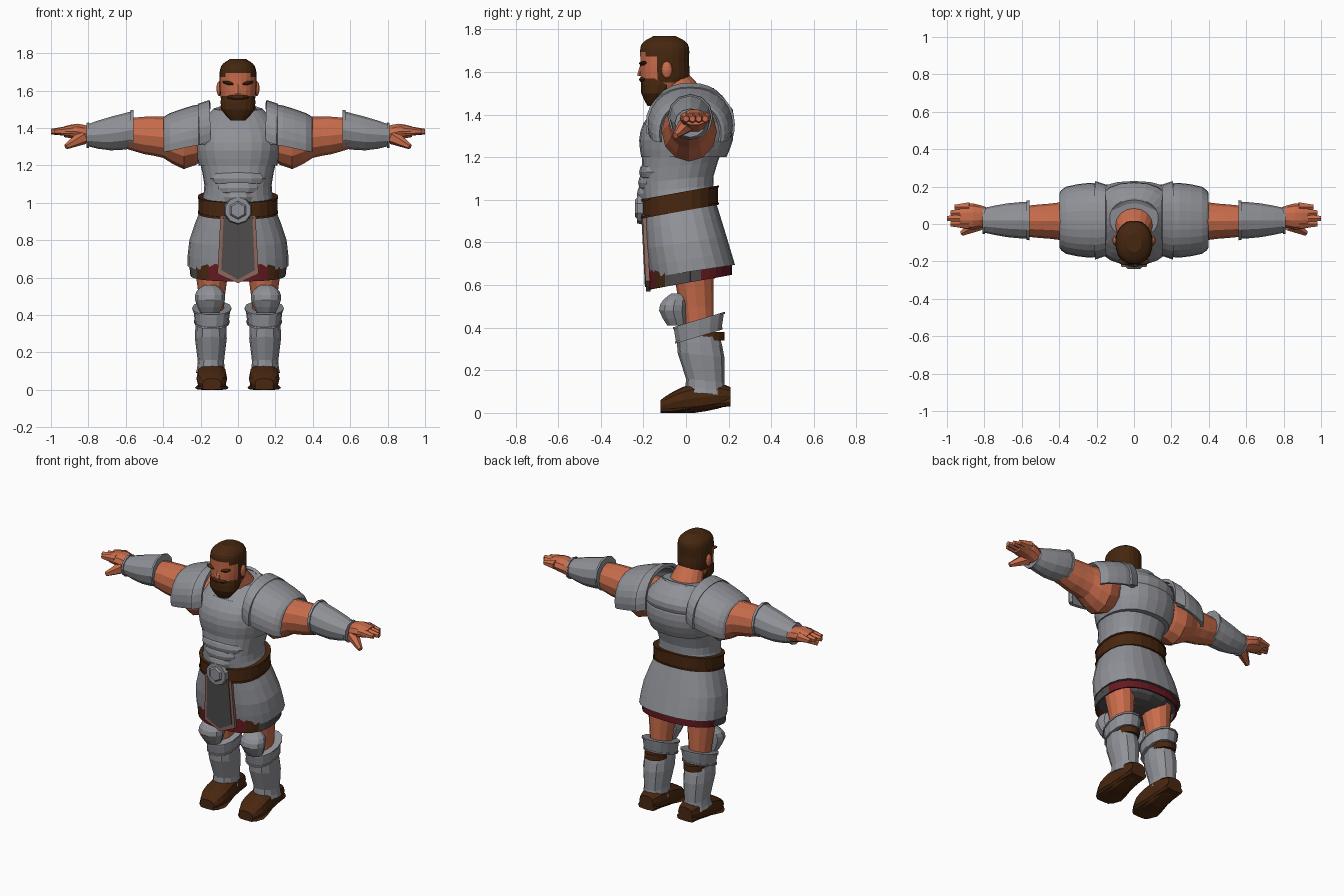
import bpy
import bmesh
from math import sin, cos, pi, radians, copysign
from mathutils import Matrix, Vector

default_cube = bpy.data.objects.get("Cube")
if default_cube:
    bpy.data.objects.remove(default_cube, do_unlink=True)


def make_material(name, *colour):
    mat = bpy.data.materials.new(name)
    mat.use_nodes = True
    mat.diffuse_color = (*colour, 1)
    shader = mat.node_tree.nodes["Principled BSDF"]
    shader.inputs["Base Color"].default_value = (*colour, 1)
    return mat


steel = make_material("steel", .28, .285, .31)
skin = make_material("skin", .58, .15, .07)
hair = make_material("brown hair", .06, .02, .005)
leather = make_material("brown leather", .065, .02, .005)
red = make_material("red cloth", .13, .01, .015)
dark = make_material("dark cloth", .08, .075, .075)
trim = make_material("cloth trim", .28, .14, .11)


def finish(name, bm, materials, mirror=False, paint=None, thickness=0):
    """Turn a bmesh into an object, with optional face rule, shell and mirror."""
    bmesh.ops.recalc_face_normals(bm, faces=bm.faces)
    if paint:
        for face in bm.faces:
            face.material_index = paint(face.calc_center_median())
    mesh = bpy.data.meshes.new(name)
    bm.to_mesh(mesh)
    bm.free()
    obj = bpy.data.objects.new(name, mesh)
    bpy.context.collection.objects.link(obj)
    for material in materials:
        mesh.materials.append(material)
    if thickness:
        shell = obj.modifiers.new("shell", 'SOLIDIFY')
        shell.thickness = thickness
        shell.offset = 0
    if mirror:
        flip = obj.modifiers.new("mirror", 'MIRROR')
        flip.use_mirror_merge = False


def refine(rings, steps):
    """Insert smoothly interpolated rings between the given ones."""
    rings = [Vector(ring) for ring in rings]
    padded = [rings[0], *rings, rings[-1]]
    result = []
    for before, here, there, after in zip(padded, rings, rings[1:], padded[3:]):
        for step in range(steps):
            t = step / steps
            leave, arrive = (there - before) / 2, (after - here) / 2
            ease = t * t * (3 - 2 * t)
            result.append(here.lerp(there, ease) + leave * t * (1 - t) ** 2
                          - arrive * t * t * (1 - t))
    return result + [rings[-1]]


def add_rims(rings, rim):
    """Raise a narrow band at both ends of a ring list."""
    first, last = rings[0], rings[-1]
    grow = Vector((0, 0, rim, rim))
    along = (last - first).normalized() * rim * 2
    return [first + grow, first + grow + along, first + along, *rings[1:-1],
            last - along, last - along + grow, last + grow]


def loft(name, materials, rings, axis='z', side=0, sides=16, steps=2, tilt=0, power=2,
         rim=0, arc=None, **options):
    """Skin rings of (position, centre, width radius, depth radius) along an axis."""
    bm = bmesh.new()
    rings = refine(rings, steps)
    if rim:
        rings = add_rims(rings, rim)
    start, end = arc or (0, 2 * pi)
    loops = []
    for position, centre, width, depth in rings:
        loop = []
        for k in range(sides + bool(arc)):
            angle = start + (end - start) * k / sides
            c, s = cos(angle), sin(angle)
            u = side + width * copysign(abs(c) ** (2 / power), c)
            v = centre + depth * copysign(abs(s) ** (2 / power), s)
            place = {'x': (position, u, v), 'y': (u, position, v), 'z': (u, v, position + tilt * v)}
            loop.append(bm.verts.new(place[axis]))
        loops.append(loop)
    for low, high in zip(loops, loops[1:]):
        for k in range(sides):
            following = (k + 1) % len(low)
            bm.faces.new((low[k], low[following], high[following], high[k]))
    if not arc:
        bm.faces.new(loops[0])
        bm.faces.new(loops[-1])
    finish(name, bm, materials, **options)


def blob(name, material, centre, radii, turn=0, mirror=False):
    """Low-poly ellipsoid, turned about the y axis."""
    bm = bmesh.new()
    place = (Matrix.Translation(centre) @ Matrix.Rotation(radians(turn), 4, 'Y')
             @ Matrix.Diagonal((*radii, 1)))
    bmesh.ops.create_uvsphere(bm, u_segments=12, v_segments=8, radius=1, matrix=place)
    finish(name, bm, [material], mirror)


def rod(name, material, start, end, thick, thin, sides=6, mirror=False):
    """Tapered rod between two points."""
    start, end = Vector(start), Vector(end)
    bm = bmesh.new()
    turn = (end - start).to_track_quat('Z', 'Y').to_matrix().to_4x4()
    place = Matrix.Translation((start + end) / 2) @ turn
    bmesh.ops.create_cone(bm, cap_ends=True, segments=sides, radius1=thick, radius2=thin,
                          depth=(end - start).length, matrix=place)
    finish(name, bm, [material], mirror)


def banner(name, material, width, low, tip, front, depth):
    """Hanging pointed plate on the front, leaning back towards its tip."""
    bm = bmesh.new()
    top = .93
    outline = [(-width * .85, top), (width * .85, top), (width, low), (0, tip), (-width, low)]
    face = bm.faces.new([bm.verts.new((x, front + (top - z) / 20, z)) for x, z in outline])
    grown = bmesh.ops.extrude_face_region(bm, geom=[face])["geom"]
    moved = [item for item in grown if isinstance(item, bmesh.types.BMVert)]
    bmesh.ops.translate(bm, verts=moved, vec=(0, depth, 0))
    finish(name, bm, [material])


def head_rule(centre):
    """Hair on the crown, the temples and the back of the head."""
    hairline = 1.69 - abs(centre.x) / 10
    return int(centre.z > hairline or (centre.y > -.14 and centre.z > 1.55))


def skirt_rule(centre):
    """Dark underside."""
    return int(max(abs(centre.x), abs(centre.y)) < .1)


def cloth_rule(centre):
    """Red behind, dark at the sides, leather and red in front."""
    if centre.y > .06:
        return 0
    if centre.y > -.09:
        return 2
    return int(abs(centre.x) > .15)


# Torso armour
loft("torso_armour", [steel], [(1, -.03, .2, .17), (1.1, -.04, .18, .17), (1.3, 0, .22, .2),
     (1.4, .02, .22, .2), (1.5, .03, .13, .1)], sides=24, steps=3, tilt=.1, power=2.3)
loft("chest_plate", [steel], [(1.2, -.01, .21, .2), (1.28, 0, .23, .22), (1.36, .01, .23, .21),
     (1.42, .02, .19, .17)], sides=24, power=2.3)
for layer in range(3):
    blob(f"belly_plate_{layer}", steel, (0, -.15 - layer / 200, 1.13 - layer / 20),
         (.15 - layer * .03, .07, .06))

# Collar and neck
loft("collar", [steel], [(1.43, .01, .15, .13), (1.48, .01, .13, .11)], sides=20, tilt=.35,
     arc=(0, 2 * pi), thickness=.02)
loft("neck", [skin], [(1.42, 0, .12, .11), (1.5, -.01, .1, .09), (1.6, -.07, .07, .07)],
     tilt=.2)

# Head
loft("head", [skin, hair], [(1.47, -.13, .05, .05), (1.55, -.1, .09, .11), (1.65, -.1, .1, .115),
     (1.73, -.1, .09, .11), (1.77, -.1, .04, .05)], sides=22, steps=4, power=2.2, paint=head_rule)
loft("beard", [hair], [(1.44, -.15, .04, .03), (1.5, -.14, .09, .07), (1.57, -.12, .09, .09)],
     power=2.3)
blob("moustache", hair, (0, -.2, 1.565), (.06, .02, .015))
rod("nose", skin, (0, -.2, 1.65), (0, -.21, 1.58), .01, .02)
blob("eyebrows", hair, (.05, -.2, 1.64), (.035, .02, .01), turn=-12, mirror=True)
blob("ears", skin, (.1, -.09, 1.61), (.015, .025, .04), mirror=True)

# Shoulder guards
loft("shoulder_guards", [steel], [(.17, 1.36, .18, .16), (.24, 1.35, .19, .16),
     (.36, 1.32, .17, .15), (.39, 1.31, .14, .14)], axis='x', side=.02, power=2.2,
     arc=(-.25, pi + .25), thickness=.02, mirror=True)
loft("shoulder_rims", [steel], [(.15, 1.37, .18, .17), (.21, 1.35, .2, .17)], axis='x', side=.02,
     power=2.2, arc=(-.2, pi + .2), thickness=.02, mirror=True)

# Arms and bracers
loft("arms", [skin], [(.18, 1.34, .1, .11), (.29, 1.32, .13, .14), (.4, 1.35, .1, .11),
     (.5, 1.36, .09, .1), (.6, 1.37, .08, .08)], axis='x', side=.015, sides=12, mirror=True)
loft("bracers", [steel], [(.56, 1.39, .1, .1), (.68, 1.37, .09, .09), (.81, 1.36, .065, .06)],
     axis='x', side=.02, sides=12, rim=.007, mirror=True)

# Hands
loft("palms", [skin], [(.79, 1.36, .05, .05), (.86, 1.38, .07, .045), (.93, 1.38, .06, .03)],
     axis='x', side=.04, sides=10, mirror=True)
for number, finger in enumerate(("index", "middle", "ring", "little")):
    across = number * .03
    rod(f"{finger}_fingers", skin, (.88, across, 1.385), (1 - abs(number - 1) * .02, across, 1.38),
        .03, .015, mirror=True)
rod("thumbs", skin, (.83, 0, 1.35), (.92, -.05, 1.3), .04, .015, mirror=True)

# Belt and buckle
loft("belt", [leather], [(.95, -.03, .21, .18), (1.04, -.03, .21, .18)], sides=24, tilt=.18,
     power=2.3, rim=.005)
rod("buckle_rim", steel, (0, -.19, .96), (0, -.23, .96), .08, .07, sides=10)
rod("buckle_boss", steel, (0, -.23, .96), (0, -.24, .96), .05, .04)

# Skirt armour, cloth beneath and the front banner
loft("skirt_armour", [steel, dark], [(.66, .03, .27, .2), (.8, 0, .26, .19), (.97, -.03, .2, .17)],
     sides=24, tilt=.15, power=2.4, paint=skirt_rule)
loft("under_skirt", [red, leather, dark], [(.61, .02, .25, .19), (.7, .02, .26, .19)], sides=32,
     tilt=.18, power=2.4, arc=(0, 2 * pi), paint=cloth_rule, thickness=.01)
blob("hips", dark, (0, .02, .68), (.22, .16, .07))
banner("banner_trim", trim, width=.11, low=.62, tip=.57, front=-.205, depth=.02)
banner("banner_cloth", dark, width=.09, low=.64, tip=.59, front=-.21, depth=.008)

# Legs
loft("legs", [skin], [(.36, .06, .06, .07), (.5, .05, .07, .08), (.72, .03, .1, .1)],
     side=.14, sides=12, mirror=True)
loft("knee_guards", [steel], [(.41, -.04, .05, .05), (.48, -.06, .08, .07), (.53, -.05, .07, .06),
     (.56, -.04, .03, .03)], side=.15, sides=10, mirror=True)
loft("knee_bands", [steel], [(.34, .06, .09, .11), (.42, .06, .1, .12)], side=.14, sides=14,
     tilt=.3, power=2.2, rim=.005, mirror=True)
loft("calf_straps", [leather], [(.34, .1, .07, .08), (.38, .1, .07, .08)], side=.14, mirror=True)
loft("greaves", [steel], [(.1, .09, .08, .1), (.16, .09, .07, .09), (.28, .07, .085, .11),
     (.37, .06, .08, .1)], side=.145, sides=12, tilt=-.1, power=2.2, mirror=True)

# Boots
loft("boots", [leather], [(-.12, .03, .05, .03), (-.06, .05, .08, .05), (.04, .07, .08, .07),
     (.15, .08, .07, .06), (.21, .08, .05, .04)], axis='y', side=.14, sides=12, power=2.6,
     mirror=True)
loft("boot_soles", [leather], [(-.12, .01, .05, .01), (-.06, .01, .09, .01), (.06, .03, .07, .01),
     (.21, .05, .06, .02)], axis='y', side=.14, sides=8, power=4, mirror=True)
